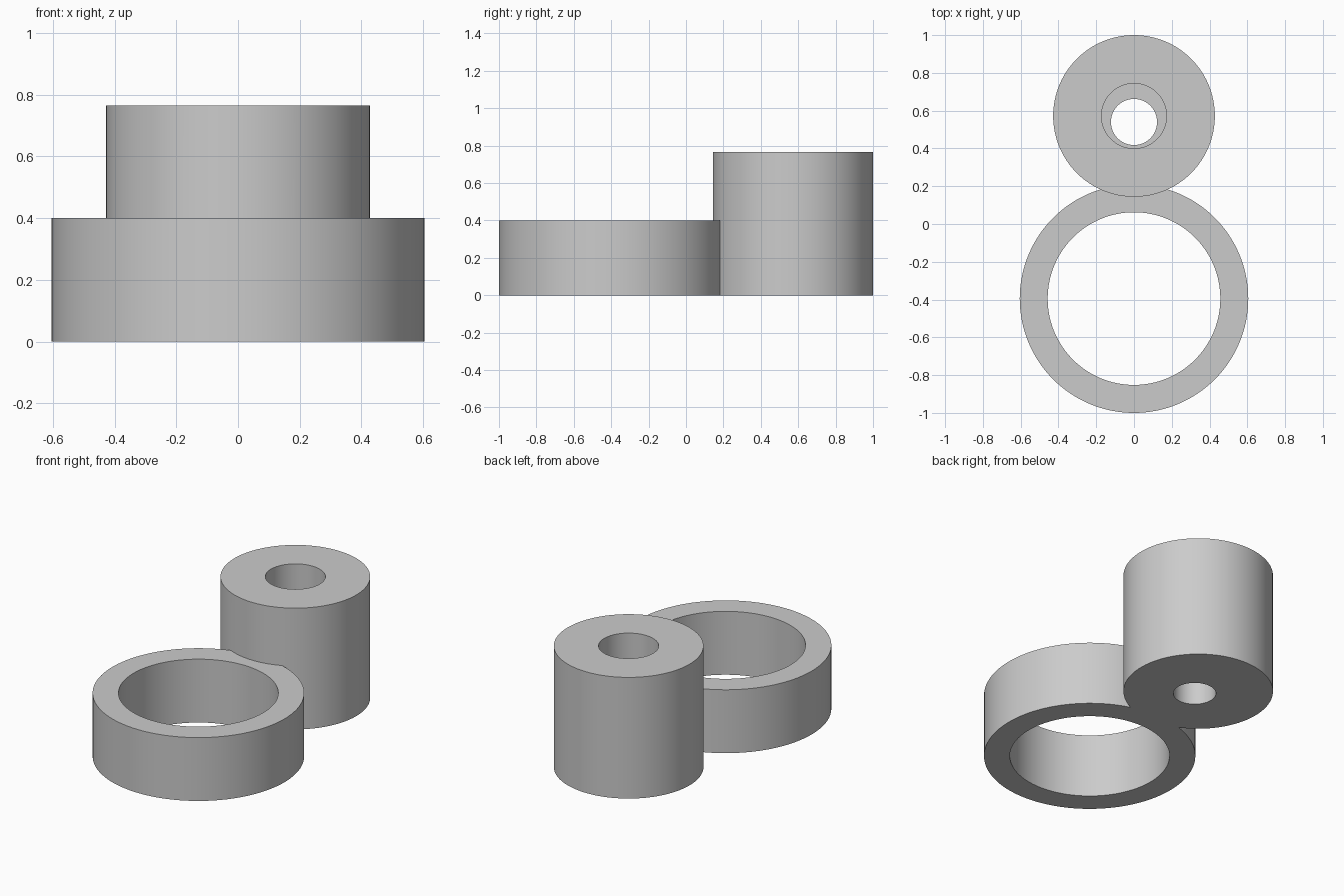
import bpy, math

if "Cube" in bpy.data.objects:
    bpy.data.objects.remove(bpy.data.objects["Cube"])

RING_Y, RING_R, BORE_R, RING_H = -0.395, 0.605, 0.457, 0.40
BOSS_Y, BOSS_R, BOSS_H = 0.572, 0.428, 0.765
STEP_Z = 0.40


def cylinder(name, y, radius, z0, z1, sides=128):
    bpy.ops.mesh.primitive_cylinder_add(vertices=sides, radius=radius, depth=z1 - z0,
                                        location=(0, y, (z0 + z1) / 2))
    obj = bpy.context.object
    obj.name = name
    return obj


def boolean(target, tool, operation):
    mod = target.modifiers.new(tool.name, 'BOOLEAN')
    mod.operation, mod.solver, mod.object = operation, 'EXACT', tool
    bpy.context.view_layer.objects.active = target
    bpy.ops.object.modifier_apply(modifier=mod.name)
    bpy.data.objects.remove(tool, do_unlink=True)


# Low wide ring joined to the tall boss
body = cylinder("ring_and_boss", RING_Y, RING_R, 0, RING_H)
boolean(body, cylinder("boss", BOSS_Y, BOSS_R, 0, BOSS_H), 'UNION')

# Large through bore in the ring
boolean(body, cylinder("ring_bore", RING_Y, BORE_R, -0.1, 0.9), 'DIFFERENCE')

# Stepped hole in the boss: wide upper bore, offset narrow lower bore
boolean(body, cylinder("upper_bore", BOSS_Y, 0.172, STEP_Z, 0.9), 'DIFFERENCE')
boolean(body, cylinder("lower_bore", 0.54, 0.122, -0.1, STEP_Z + 0.1), 'DIFFERENCE')

# Smooth walls, sharp rims
bpy.ops.object.select_all(action='DESELECT')
body.select_set(True)
bpy.context.view_layer.objects.active = body
bpy.ops.object.shade_smooth_by_angle(angle=math.radians(30))
